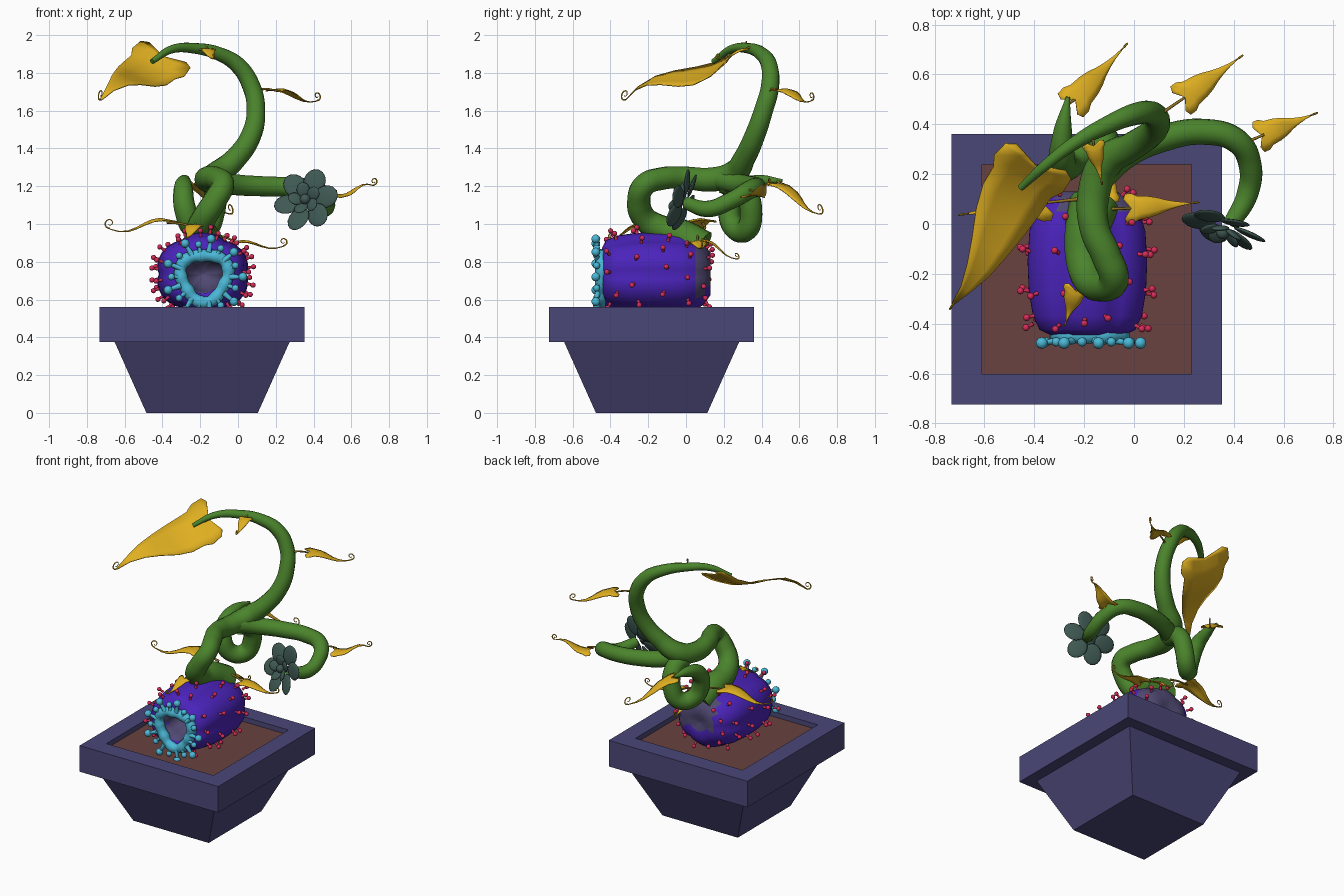
import bpy, bmesh, math, random
from mathutils import Vector, Matrix

if "Cube" in bpy.data.objects:
    bpy.data.objects.remove(bpy.data.objects["Cube"])

random.seed(4)

def mat(name, rgb):
    m = bpy.data.materials.new(name)
    m.diffuse_color = (*rgb, 1)
    m.use_nodes = True
    m.node_tree.nodes["Principled BSDF"].inputs["Base Color"].default_value = m.diffuse_color
    return m

POT = mat("dusk_blue", (0.07, 0.063, 0.19))
SOIL = mat("brown_soil", (0.14, 0.055, 0.05))
PURPLE = mat("violet", (0.07, 0.017, 0.5))
GREY = mat("grey_purple", (0.08, 0.066, 0.17))
GREEN = mat("stem_green", (0.07, 0.23, 0.025))
GOLD = mat("gold", (0.74, 0.43, 0.015))
TWIG = mat("olive_twig", (0.3, 0.18, 0.02))
CYAN = mat("cyan", (0.07, 0.48, 0.68))
RED = mat("crimson", (0.68, 0.025, 0.1))
SLATE = mat("slate_green", (0.05, 0.1, 0.085))

def finish(name, bm, mats, smooth=True):
    bmesh.ops.recalc_face_normals(bm, faces=bm.faces)
    me = bpy.data.meshes.new(name)
    bm.to_mesh(me)
    bm.free()
    for m in mats:
        me.materials.append(m)
    for p in me.polygons:
        p.use_smooth = smooth
    ob = bpy.data.objects.new(name, me)
    bpy.context.collection.objects.link(ob)
    return ob

def tube(name, pts, m, cyclic=False, res=5, steps=8):
    """Smooth tapered tube through (x, y, z, radius) points."""
    cu = bpy.data.curves.new(name, 'CURVE')
    cu.dimensions = '3D'
    cu.bevel_depth, cu.bevel_resolution = 1, res
    cu.resolution_u, cu.use_fill_caps = steps, True
    sp = cu.splines.new('BEZIER')
    sp.bezier_points.add(len(pts) - 1)
    for b, p in zip(sp.bezier_points, pts):
        b.co, b.radius = p[:3], p[3]
        b.handle_left_type = b.handle_right_type = 'AUTO'
    sp.use_cyclic_u = cyclic
    tmp = bpy.data.objects.new(name + "_curve", cu)
    bpy.context.collection.objects.link(tmp)
    dg = bpy.context.evaluated_depsgraph_get()
    me = bpy.data.meshes.new_from_object(tmp.evaluated_get(dg))
    bpy.data.objects.remove(tmp)
    me.materials.clear()
    me.materials.append(m)
    for p in me.polygons:
        p.use_smooth = True
    ob = bpy.data.objects.new(name, me)
    bpy.context.collection.objects.link(ob)
    return ob

def bridge(bm, rings):
    for a, b in zip(rings, rings[1:]):
        n = len(a)
        for i in range(n):
            bm.faces.new((a[i], a[(i + 1) % n], b[(i + 1) % n], b[i]))

# Square pot with overhanging rim, and soil
CX, CY = -0.19, -0.182
def square(bm, h, z):
    return [bm.verts.new((CX + sx * h, CY + sy * h, z)) for sx, sy in ((-1, -1), (1, -1), (1, 1), (-1, 1))]
bm = bmesh.new()
rings = [square(bm, h, z) for h, z in
         ((.295, 0), (.463, .375), (.5425, .375), (.5425, .56), (.42, .56), (.42, .515))]
bridge(bm, rings)
bm.faces.new(rings[0])
finish("pot", bm, [POT], False)
bm = bmesh.new()
bm.faces.new(square(bm, .42, .525))
finish("soil", bm, [SOIL], False)

# Lobed bulb lying along y, hollow mouth at the front
BX, BZ, RX, RZ = -0.187, 0.735, 0.252, 0.222
PROFILE = [(-.2, .02), (-.24, .3), (-.36, .42), (-.44, .46), (-.445, .62), (-.425, .8), (-.37, .91), (-.27, .98),
           (-.15, 1), (-.03, .97), (.05, .87), (.1, .7), (.13, .5), (.13, .25), (.11, .02)]
def surf(y, r, a):
    k = r * (0.92 + 0.08 * abs(math.sin(3 * a)) ** 0.7)
    return Vector((BX + RX * k * math.cos(a), y, BZ + RZ * k * math.sin(a)))
bm = bmesh.new()
rings = [[bm.verts.new(surf(y, r, i * math.tau / 48)) for i in range(48)] for y, r in PROFILE]
bridge(bm, rings)
bm.faces.new(rings[-1])
bm.faces.new(rings[0])
for f in bm.faces:
    c = f.calc_center_median()
    radial = (c - Vector((BX, c.y, BZ))).length
    inside = c.y < -.19 and radial < .108
    back = c.y > .06 and (c.x > -.06 or (c.x > -.3 and c.z > .7))
    f.material_index = 1 if inside or back else 0
finish("bulb", bm, [PURPLE, GREY])

# Cyan lip around the mouth
LX, LY, LZ = -0.178, -0.447, 0.72
lip = []
for i in range(18):
    a = i * math.tau / 18
    r = .124 + .012 * math.cos(3 * (a + math.pi / 2))
    lip.append((LX + r * math.cos(a), LY, LZ + r * math.sin(a), .03 + .006 * (i % 2)))
tube("mouth_lip", lip, CYAN, cyclic=True, steps=4)

def knob(bm, p, d, length, r):
    """Thin stalk with a ball on the end."""
    d = d.normalized()
    rot = d.to_track_quat('Z', 'Y').to_matrix().to_4x4()
    bmesh.ops.create_cone(bm, segments=6, radius1=r * .7, radius2=r * .35, depth=length,
                          matrix=Matrix.Translation(p + d * length / 2) @ rot)
    bmesh.ops.create_icosphere(bm, subdivisions=2, radius=r, matrix=Matrix.Translation(p + d * length))

# Cyan knobs around the lip
bm = bmesh.new()
for i in range(18):
    a = (i + .5) * math.tau / 18 + math.pi / 2
    d = Vector((math.cos(a), -.15, math.sin(a)))
    knob(bm, Vector((LX, LY, LZ)) + d * .135, d, .07 if i % 2 else .04, .024 if i % 2 else .019)
finish("lip_knobs", bm, [CYAN])

# Crimson feelers over the bulb
bm = bmesh.new()
for k, (y, r, dy) in enumerate(((-.38, .9, -.4), (-.25, .98, -.1), (-.1, .98, 0), (.03, .9, .3), (.1, .68, 1))):
    for i in range(12):
        a = (i + .5 * (k % 2) + random.uniform(0, .4)) * math.tau / 12
        p = surf(y + random.uniform(-.03, .02), r, a)
        if p.z > .56:
            d = Vector((math.cos(a), dy + random.uniform(-.3, .3), math.sin(a)))
            knob(bm, p, d, .034, .014)
finish("bulb_feelers", bm, [RED])

# Twisting main stem
tube("main_stem", [(-.16, .08, .87, .1), (-.19, -.03, .94, .088), (-.2, -.14, .975, .075), (-.18, -.22, 1.03, .066),
     (-.125, -.25, 1.12, .062), (-.08, -.22, 1.205, .06), (-.11, -.13, 1.24, .06), (-.16, -.01, 1.245, .06),
     (-.16, .13, 1.235, .065), (-.11, .25, 1.265, .068), (-.01, .31, 1.35, .058), (.07, .365, 1.47, .054),
     (.095, .41, 1.6, .05), (.07, .445, 1.73, .048), (0, .44, 1.84, .044), (-.1, .4, 1.9, .037),
     (-.23, .33, 1.93, .028), (-.35, .24, 1.925, .022), (-.455, .145, 1.86, .014)], GREEN)
# Side stem carrying the flower
tube("flower_stem", [(-.14, .18, 1.235, .055), (-.03, .28, 1.21, .056), (.12, .345, 1.2, .054), (.28, .37, 1.195, .052),
     (.41, .335, 1.18, .05), (.465, .24, 1.125, .046), (.455, .12, 1.08, .044), (.39, .0, 1.11, .034)], GREEN)
# Looping back tendril with a pointed end
tube("back_tendril", [(-.13, .2, 1.22, .06), (-.12, .31, 1.17, .06), (-.13, .345, 1.06, .06), (-.17, .32, .97, .06),
     (-.235, .26, .975, .058), (-.28, .23, 1.08, .058), (-.29, .28, 1.18, .052), (-.285, .38, 1.225, .036),
     (-.265, .51, 1.23, .008)], GREEN)

# Slate flower: two whorls of round petals and a centre
bm = bmesh.new()
face = Vector((-.3, -.9, .32)).to_track_quat('Z', 'Y').to_matrix().to_4x4()
base = Matrix.Translation((.362, -.015, 1.125)) @ face
for n, dist, rad, lift, tilt, off in ((6, .108, .07, 0, .15, .2), (5, .052, .042, .024, .5, .6)):
    for i in range(n):
        mtx = (base @ Matrix.Rotation(i * math.tau / n + off, 4, 'Z') @ Matrix.Translation((dist, 0, lift))
               @ Matrix.Rotation(-tilt, 4, 'Y') @ Matrix.Rotation(.2, 4, 'X') @ Matrix.Diagonal((rad, rad * .85, .011, 1)))
        bmesh.ops.create_uvsphere(bm, u_segments=16, v_segments=8, radius=1, matrix=mtx)
bmesh.ops.create_uvsphere(bm, u_segments=14, v_segments=8, radius=.028, matrix=base @ Matrix.Translation((0, 0, .02)))
finish("flower", bm, [SLATE])

# Arrow-shaped leaves: (distance along, half width, backward sweep of the edge)
ROWS = [(.1, .65, .1), (.11, 1, .08), (.2, 1, .08), (.24, .8, .04), (.36, .72, .01), (.48, .58, 0),
        (.6, .38, 0), (.73, .22, 0), (.86, .1, 0), (1, .03, 0)]
BIG_ROWS = [(.06, .75, .06), (.08, 1, .05), (.16, 1.05, .03), (.2, .88, 0), (.32, .86, 0), (.45, .74, 0),
            (.6, .52, 0), (.73, .34, 0), (.87, .15, 0), (1, .03, 0)]
def leaf(name, stem, start, tip, width, wave, side=None, cup=.2, outline=ROWS):
    s, e = Vector(start), Vector(tip)
    d = e - s
    L = d.length
    side = Vector(side).normalized() if side else d.cross(Vector((0, 0, 1))).normalized()
    up = side.cross(d).normalized()
    bm = bmesh.new()
    rows = []
    for t, w, sweep in outline:
        row = []
        for c in (-1, -.5, 0, .5, 1):
            bend = wave * math.sin(t * math.tau * .95) - cup * width * abs(c) * w
            row.append(bm.verts.new(s + d * (t - sweep * abs(c)) + side * (c * w * width) + up * bend))
        rows.append(row)
    for a, b in zip(rows, rows[1:]):
        for i in range(4):
            bm.faces.new((a[i], a[i + 1], b[i + 1], b[i]))
    ob = finish(name, bm, [GOLD])
    mod = ob.modifiers.new("thickness", 'SOLIDIFY')
    mod.thickness = .005
    # Curled tip
    f, z = d.normalized(), Vector((0, 0, 1))
    R = min(.028, L * .08)
    c0 = e + up * wave * math.sin(math.tau * .95) + z * R
    curl = []
    for i in range(11):
        a = -math.pi / 2 + i * .75
        curl.append((*(c0 + (f * math.cos(a) + z * math.sin(a)) * R * (1 - i * .075)), .0045 - i * .0003))
    tube(name + "_curl", curl, GOLD, res=1, steps=3)
    # Thin stalk back to the stem
    p = Vector(stem)
    q = s + d * .14
    mid = (p + q) / 2 + z * .008
    tube(name + "_stalk", [(*p, .008), (*mid, .006), (*q, .005)], TWIG, res=2, steps=4)

leaf("large_leaf", (-.4, .2, 1.9), (-.37, .26, 1.92), (-.73, -.315, 1.645), .165, -.05, (-.26, .14, .14), -.05, BIG_ROWS)
leaf("back_leaf", (-.27, .48, 1.23), (-.26, .47, 1.22), (-.04, .71, 1.06), .07, .02)
leaf("upper_leaf", (.09, .43, 1.71), (.18, .49, 1.71), (.42, .665, 1.66), .07, .02)
leaf("right_leaf", (.43, .32, 1.17), (.49, .345, 1.17), (.72, .44, 1.2), .065, -.02)
leaf("low_right_leaf", (-.12, .06, .94), (-.04, .06, .9), (.24, .085, .89), .06, .018)
leaf("left_leaf", (-.22, .1, .98), (-.33, .09, 1.01), (-.68, .04, .985), .075, .028)
leaf("low_back_leaf", (-.13, .08, .93), (-.11, .09, .92), (-.1, .27, .82), .05, .012)
leaf("front_leaf", (-.2, -.24, 1.0), (-.23, -.25, 1.0), (-.275, -.4, .93), .05, .01)
leaf("top_leaf", (-.17, .37, 1.93), (-.165, .33, 1.93), (-.13, .17, 1.88), .045, .01)
